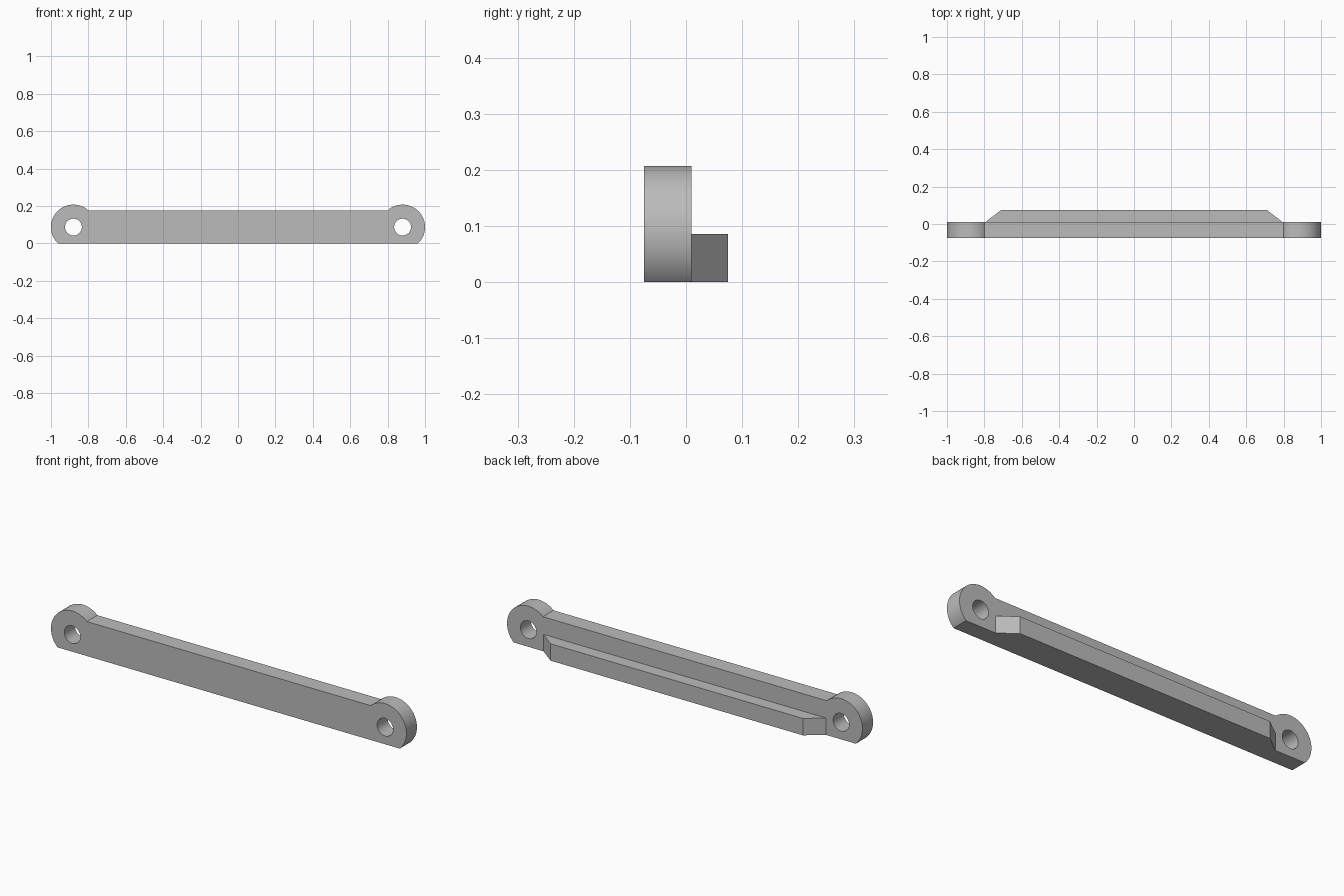
import bpy, bmesh
from math import asin, cos, sin, pi
from mathutils import Vector

cube = bpy.data.objects.get("Cube")
if cube:
    bpy.data.objects.remove(cube, do_unlink=True)

# Main dimensions
EYE_X, EYE_Z, EYE_R, HOLE_R = 0.88, 0.087, 0.12, 0.045
BAR_TOP, FRONT, MID, BACK = 0.175, -0.075, 0.01, 0.075
RIB_TOP, RIB_LONG, RIB_SHORT = 0.086, 0.795, 0.71

grey = bpy.data.materials.new("plain grey")
grey.use_nodes = True
colour = (0.5, 0.5, 0.5, 1)
grey.diffuse_color = colour
grey.node_tree.nodes["Principled BSDF"].inputs["Base Color"].default_value = colour


def arc(x, radius, start, end, steps):
    """Points on an arc around an eye centre, in the x-z plane."""
    angles = [start + (end - start) * i / steps for i in range(steps + 1)]
    return [(x + radius * cos(a), EYE_Z + radius * sin(a)) for a in angles]


def prism(name, loops, to_3d, direction):
    """Fill closed loops (outline, then holes) and extrude them into a solid."""
    bm = bmesh.new()
    for loop in loops:
        verts = [bm.verts.new(to_3d(*p)) for p in loop]
        for i, v in enumerate(verts):
            bm.edges.new((v, verts[i - 1]))
    bmesh.ops.triangle_fill(bm, edges=bm.edges[:], use_beauty=True)
    result = bmesh.ops.extrude_face_region(bm, geom=bm.faces[:], use_keep_orig=True)
    moved = [g for g in result["geom"] if isinstance(g, bmesh.types.BMVert)]
    bmesh.ops.translate(bm, verts=moved, vec=Vector(direction))
    bmesh.ops.recalc_face_normals(bm, faces=bm.faces[:])
    mesh = bpy.data.meshes.new(name)
    bm.to_mesh(mesh)
    bm.free()
    mesh.materials.append(grey)
    obj = bpy.data.objects.new(name, mesh)
    bpy.context.collection.objects.link(obj)
    bpy.ops.object.select_all(action="DESELECT")
    obj.select_set(True)
    bpy.context.view_layer.objects.active = obj
    bpy.ops.object.shade_smooth_by_angle(angle=pi / 6)
    return obj


# Link plate: flat-bottomed bar with a rounded, drilled eye at each end
low = -asin(EYE_Z / EYE_R)
high = pi - asin((BAR_TOP - EYE_Z) / EYE_R)
right_end = arc(EYE_X, EYE_R, low, high, 48)
left_end = [(-x, z) for x, z in reversed(right_end)]
holes = [arc(side * EYE_X, HOLE_R, 0, 2 * pi, 40)[:-1] for side in (-1, 1)]
prism("link_plate", [right_end + left_end] + holes,
      lambda x, z: (x, FRONT, z), (0, MID - FRONT, 0))

# Stiffening rib: low bar on the back with slanted ends
rib = [(-RIB_LONG, MID), (RIB_LONG, MID), (RIB_SHORT, BACK), (-RIB_SHORT, BACK)]
prism("back_rib", [rib], lambda x, y: (x, y, 0), (0, 0, RIB_TOP))
